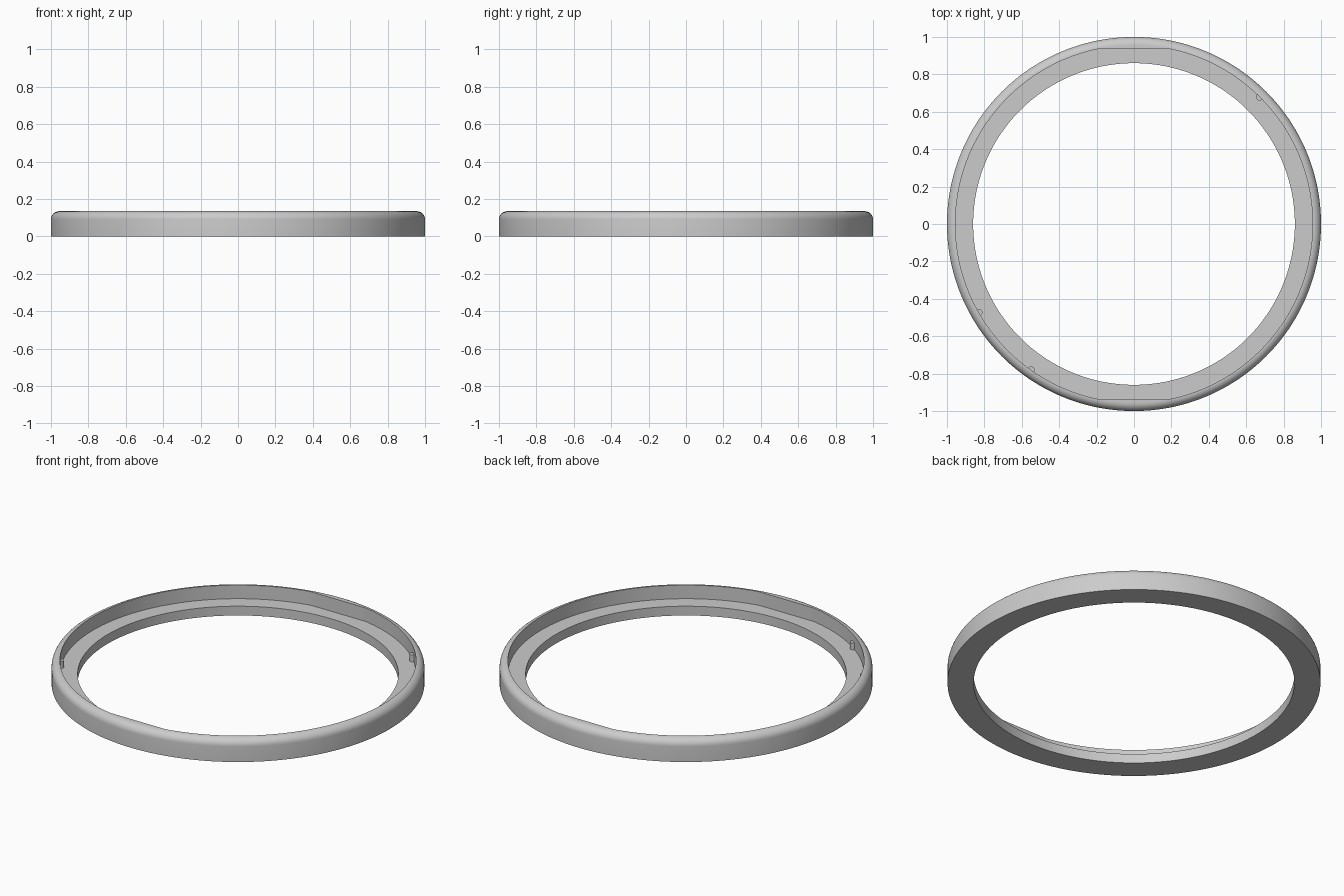
import bpy, bmesh, math

if "Cube" in bpy.data.objects:
    bpy.data.objects.remove(bpy.data.objects["Cube"], do_unlink=True)

SEGMENTS = 200
HEIGHT = 0.135
LEDGE = 0.055
BORE, RECESS, FLAT = 0.86, 0.955, 0.938
FILLET = 0.044

grey = bpy.data.materials.new("plain grey")
grey.use_nodes = True
colour = (0.6, 0.6, 0.6, 1)
grey.diffuse_color = colour
grey.node_tree.nodes["Principled BSDF"].inputs["Base Color"].default_value = colour


def finish(name, bm):
    bmesh.ops.recalc_face_normals(bm, faces=bm.faces)
    mesh = bpy.data.meshes.new(name)
    bm.to_mesh(mesh)
    bm.free()
    mesh.materials.append(grey)
    obj = bpy.data.objects.new(name, mesh)
    bpy.context.collection.objects.link(obj)
    bpy.ops.object.select_all(action="DESELECT")
    obj.select_set(True)
    bpy.context.view_layer.objects.active = obj
    bpy.ops.object.shade_smooth_by_angle(angle=math.radians(30))
    return obj


# Ring: a closed section of (radius, height, has front and back flats)
section = [(BORE, 0, False), (1, 0, False)]
for i in range(9):
    a = math.pi / 2 * i / 8
    section.append((1 - FILLET + FILLET * math.cos(a),
                    HEIGHT - FILLET + FILLET * math.sin(a), False))
section += [(RECESS, HEIGHT, True), (RECESS, LEDGE, True), (BORE, LEDGE, False)]

bm = bmesh.new()
loops = []
for radius, z, flats in section:
    loop = []
    for i in range(SEGMENTS):
        a = 2 * math.pi * i / SEGMENTS
        r = min(radius, FLAT / max(abs(math.sin(a)), 0.01)) if flats else radius
        loop.append(bm.verts.new((r * math.cos(a), r * math.sin(a), z)))
    loops.append(loop)
for k, lower in enumerate(loops):
    upper = loops[(k + 1) % len(loops)]
    for i in range(SEGMENTS):
        j = (i + 1) % SEGMENTS
        bm.faces.new((lower[i], lower[j], upper[j], upper[i]))
finish("bezel_ring", bm)

# Small locating pegs half sunk into the recess wall
PEG_TOP = 0.095
for number, angle in enumerate((45.3, 209.7, 234.8), 1):
    bm = bmesh.new()
    bmesh.ops.create_cone(bm, cap_ends=True, segments=24, radius1=0.019,
                          radius2=0.019, depth=PEG_TOP - LEDGE + 0.01)
    a = math.radians(angle)
    bmesh.ops.translate(bm, verts=bm.verts, vec=(
        RECESS * math.cos(a), RECESS * math.sin(a), (PEG_TOP + LEDGE - 0.01) / 2))
    finish(f"locating_peg_{number}", bm)
